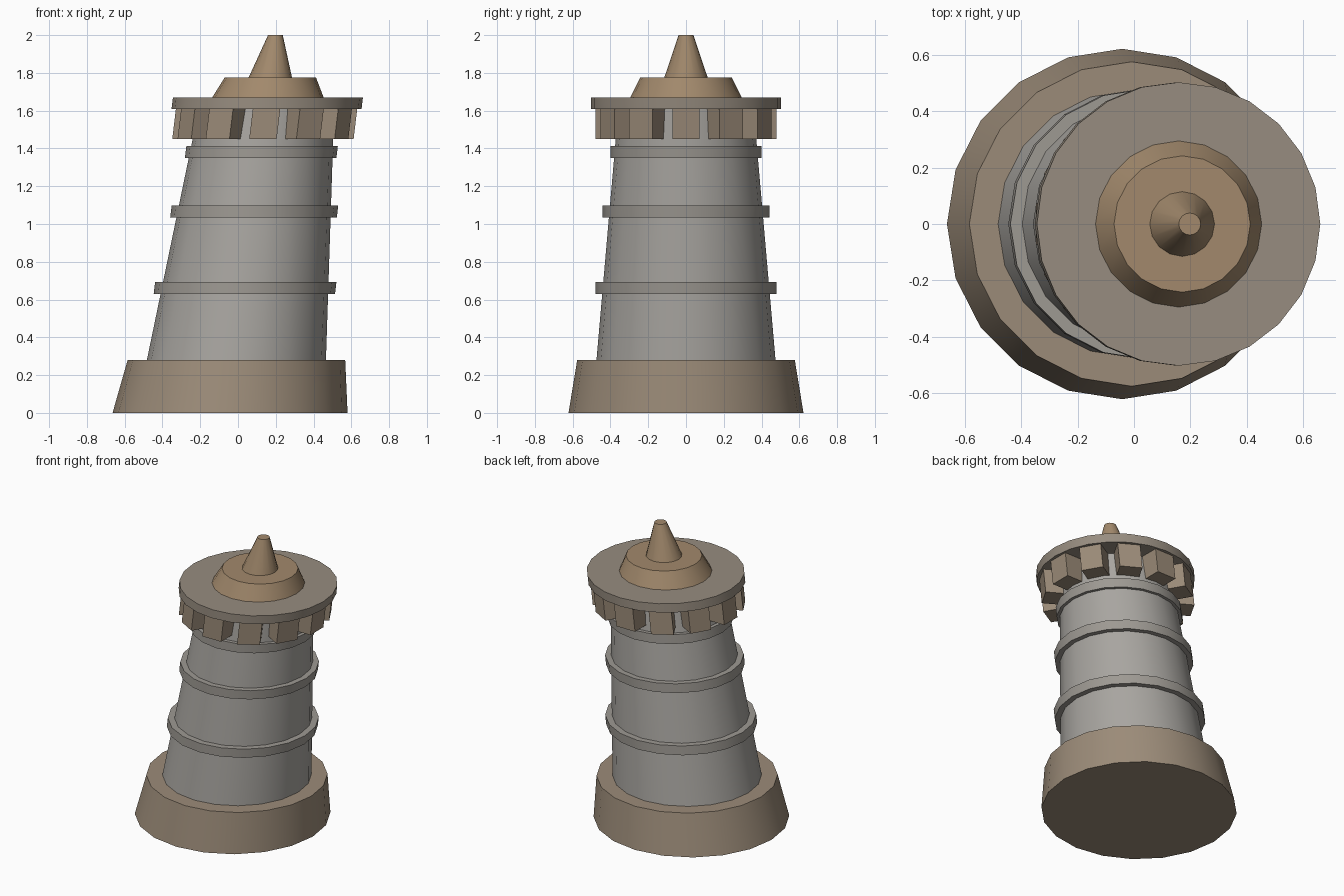
import bpy, bmesh, math
from mathutils import Matrix, Vector

if "Cube" in bpy.data.objects:
    bpy.data.objects.remove(bpy.data.objects["Cube"])

# The whole tower leans towards +x: x = x - 0.042 + 0.12 z
LEAN = Matrix(((1, 0, 0.12, -0.042), (0, 1, 0, 0), (0, 0, 1, 0), (0, 0, 0, 1)))


def material(name, rgb):
    m = bpy.data.materials.new(name)
    m.diffuse_color = (*rgb, 1)
    m.use_nodes = True
    m.node_tree.nodes["Principled BSDF"].inputs["Base Color"].default_value = m.diffuse_color
    return m


foot_stone = material("foot_stone", (0.33, 0.26, 0.19))
wall_stone = material("wall_stone", (0.39, 0.375, 0.35))
band_stone = material("band_stone", (0.34, 0.32, 0.29))
deck_stone = material("deck_stone", (0.31, 0.265, 0.215))
roof_clay = material("roof_clay", (0.36, 0.25, 0.15))


def finish(bm, name, mat, smooth=True):
    bmesh.ops.transform(bm, matrix=LEAN, verts=bm.verts)
    mesh = bpy.data.meshes.new(name)
    bm.to_mesh(mesh)
    bm.free()
    mesh.materials.append(mat)
    ob = bpy.data.objects.new(name, mesh)
    bpy.context.collection.objects.link(ob)
    if smooth:
        bpy.ops.object.select_all(action='DESELECT')
        ob.select_set(True)
        bpy.context.view_layer.objects.active = ob
        bpy.ops.object.shade_smooth_by_angle(angle=math.radians(30))
    return ob


def drum(name, z0, z1, r0, r1, mat, sides=20):
    bm = bmesh.new()
    place = Matrix.Translation((0, 0, (z0 + z1) / 2))
    bmesh.ops.create_cone(bm, cap_ends=True, segments=sides, radius1=r0,
                          radius2=r1, depth=z1 - z0, matrix=place)
    # put one corner exactly on +x
    v = bm.verts[:][0].co
    turn = Matrix.Rotation(-math.atan2(v.y, v.x), 4, 'Z')
    bmesh.ops.transform(bm, matrix=turn, verts=bm.verts)
    return finish(bm, name, mat)


# foot and wall
drum("foot", 0, 0.28, 0.622, 0.576, foot_stone)
drum("wall", 0.28, 1.61, 0.474, 0.358, wall_stone)

# raised bands around the wall
for i, (z, r) in enumerate(((0.63, 0.48), (1.035, 0.441), (1.35, 0.401))):
    drum(f"band_{i + 1}", z, z + 0.063, r, r, band_stone)

# twelve blocks carrying the deck
bm = bmesh.new()
for i in range(12):
    m = (Matrix.Rotation(i * math.tau / 12, 4, 'Z')
         @ Matrix.Translation((0.415, 0, 1.53))
         @ Matrix.Diagonal((0.13, 0.145, 0.16, 1)))
    bmesh.ops.create_cube(bm, size=1, matrix=m)
finish(bm, "deck_supports", foot_stone, smooth=False)

# deck, roof and spire
drum("deck", 1.61, 1.67, 0.503, 0.503, deck_stone, 24)
drum("roof", 1.67, 1.775, 0.295, 0.242, roof_clay)
drum("spire", 1.775, 2.0, 0.115, 0.039, roof_clay, 16)
